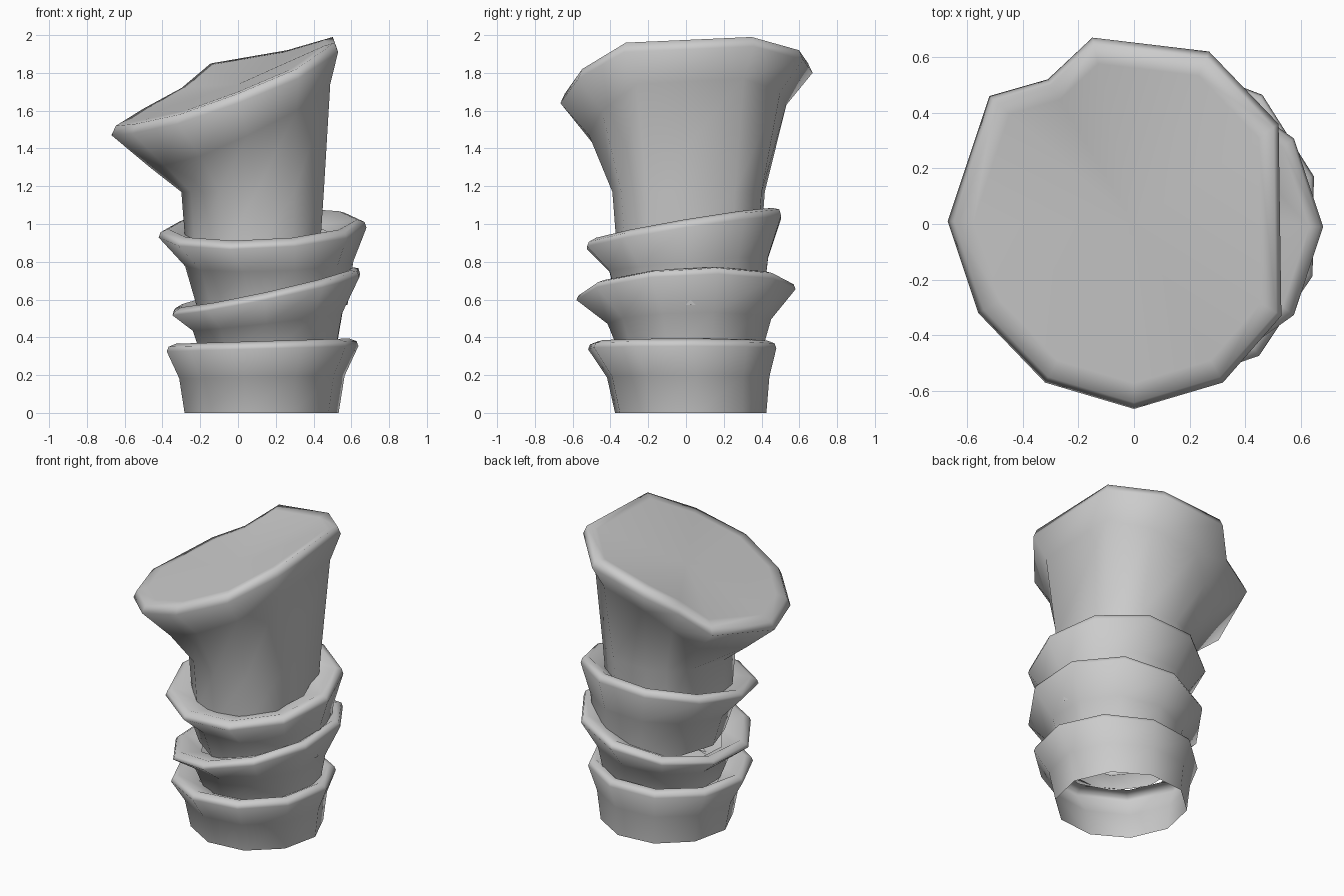
import bpy, bmesh
from math import sin, cos, tau
from mathutils import Vector

cube = bpy.data.objects.get("Cube")
if cube:
    bpy.data.objects.remove(cube)

grey = bpy.data.materials.new("plain_grey")
grey.use_nodes = True
COLOR = (0.6, 0.6, 0.6, 1)
grey.diffuse_color = COLOR
grey.node_tree.nodes["Principled BSDF"].inputs["Base Color"].default_value = COLOR

CENTER = Vector((0.125, 0.025, 0))


def loft(name, rings, cap=None):
    """Skin a list of equal-length point rings, optionally fanning the last one to a point."""
    bm = bmesh.new()
    loops = [[bm.verts.new(p) for p in ring] for ring in rings]
    n = len(loops[0])
    for low, high in zip(loops, loops[1:]):
        for i in range(n):
            j = (i + 1) % n
            bm.faces.new((low[i], low[j], high[j], high[i]))
    if cap:
        tip = bm.verts.new(cap)
        for i in range(n):
            bm.faces.new((loops[-1][i], loops[-1][(i + 1) % n], tip))
    mesh = bpy.data.meshes.new(name)
    bm.to_mesh(mesh)
    bm.free()
    mesh.materials.append(grey)
    mesh.polygons.foreach_set("use_smooth", [True] * len(mesh.polygons))
    obj = bpy.data.objects.new(name, mesh)
    bpy.context.collection.objects.link(obj)
    return obj


def oval(cx, cy, rx, ry, height, turn=0.0, sides=10):
    """Ring of points; height is a function of x and y."""
    pts = []
    for i in range(sides):
        a = tau * i / sides + turn
        x, y = cx + rx * cos(a), cy + ry * sin(a)
        pts.append((x, y, height(x, y)))
    return pts


def cup(name, foot, foot_r, rim, rim_r, rim_height, turn):
    """Flared sleeve with a rounded lip and a shelf running in to the next sleeve."""
    def blend(t, k):
        c = [f + (r - f) * t for f, r in zip(foot[:2], rim)]
        return c[0], c[1], foot_r + (rim_r[0] - foot_r) * t, foot_r + (rim_r[1] - foot_r) * t, \
            lambda x, y: foot[2] + (rim_height(x, y) - foot[2]) * k

    def top(drop):
        return lambda x, y: rim_height(x, y) + drop

    rings = [
        oval(*blend(0, 0), turn),
        oval(*blend(0.3, 0.52), turn),
        oval(*blend(1, 0.93), turn),
        oval(*rim, rim_r[0] - 0.01, rim_r[1] - 0.01, top(0), turn),
        oval(*rim, rim_r[0] - 0.05, rim_r[1] - 0.05, top(0.015), turn),
        oval(*CENTER.xy, 0.35, 0.36, top(-0.05), turn),
    ]
    return loft(name, rings)


# Stacked sleeves
cup("base_sleeve", (0.125, 0.025, 0.0), 0.41, (0.13, -0.02), (0.51, 0.51),
    lambda x, y: 0.365 + 0.03 * (x - 0.125), 0.1)
cup("middle_sleeve", (0.16, 0.025, 0.3), 0.37, (0.15, 0.0), (0.52, 0.58),
    lambda x, y: 0.645 + 0.22 * (x - 0.125) + 0.05 * y, 0.3)
cup("upper_sleeve", (0.18, 0.025, 0.57), 0.4, (0.13, -0.01), (0.55, 0.54),
    lambda x, y: 0.985 + 0.05 * (x - 0.125) + 0.17 * y, 0.0)

# Slanted trumpet top, described by its widest outline
RIM = [Vector(p) for p in (
    (0.53, -0.33, 1.91), (0.52, 0.36, 1.94), (0.27, 0.62, 1.87), (-0.15, 0.67, 1.80),
    (-0.31, 0.52, 1.67), (-0.52, 0.46, 1.56), (-0.67, 0.01, 1.47), (-0.56, -0.32, 1.48),
    (-0.32, -0.57, 1.53), (0.0, -0.665, 1.64), (0.32, -0.57, 1.77))]


def throat(radius, z):
    """Round ring whose points line up with the outline."""
    ring = []
    for p in RIM:
        d = Vector((p.x - 0.02, p.y, 0)).normalized() * radius
        ring.append(Vector((0.11 + d.x, 0.02 + d.y, z)))
    return ring


neck, collar = throat(0.385, 0.85), throat(0.41, 1.17)
flare = [c.lerp(p, 0.45) for c, p in zip(collar, RIM)]
for f, p in zip(flare, RIM):
    f.z = p.z - 0.17
lip = [Vector((p.x * 0.965, p.y * 0.965, p.z + 0.05)) for p in RIM]
inner = [Vector((p.x * 0.86, p.y * 0.86, 1.745 + (p.z - 1.69) * 0.9)) for p in RIM]
loft("trumpet_top", [neck, collar, flare, RIM, lip, inner], (0, 0, 1.74))
